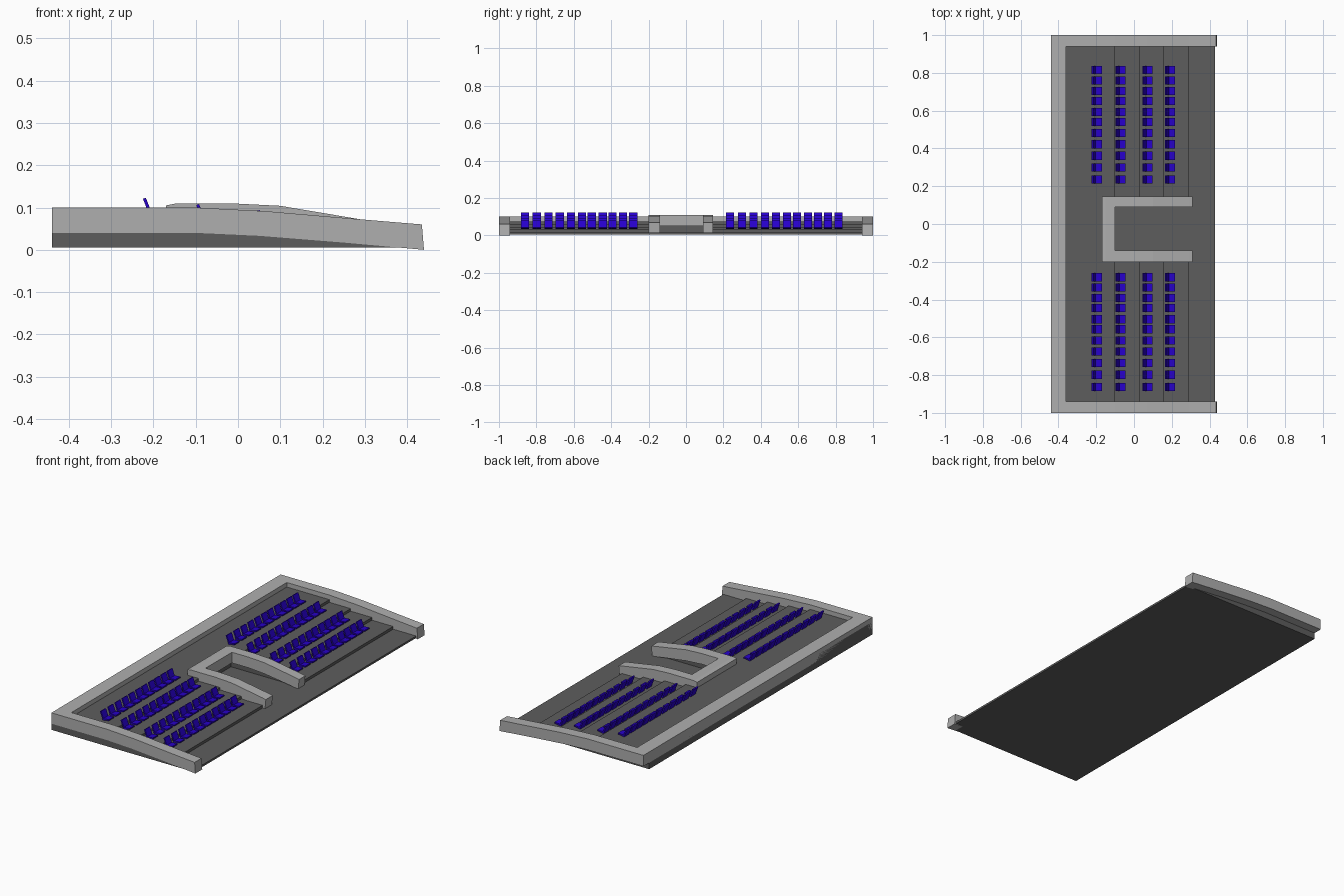
import bpy, bmesh

if "Cube" in bpy.data.objects:
    bpy.data.objects.remove(bpy.data.objects["Cube"])


def material(name, rgb):
    m = bpy.data.materials.new(name)
    m.diffuse_color = (*rgb, 1)
    m.use_nodes = True
    m.node_tree.nodes["Principled BSDF"].inputs["Base Color"].default_value = m.diffuse_color
    return m


DARK = material("dark_concrete", (0.11, 0.11, 0.11))
LIGHT = material("light_concrete", (0.43, 0.43, 0.43))
BLUE = material("blue_plastic", (0.02, 0.0, 0.6))


def add_prism(bm, profile, y0, y1):
    """Extrude an x-z outline from y0 to y1."""
    verts = [bm.verts.new((x, y0, z)) for x, z in profile]
    face = bm.faces.new(verts)
    new = bmesh.ops.extrude_face_region(bm, geom=[face])["geom"]
    bmesh.ops.translate(bm, vec=(0, y1 - y0, 0),
                        verts=[v for v in new if isinstance(v, bmesh.types.BMVert)])


def make(name, prisms, mat=None):
    bm = bmesh.new()
    for p in prisms:
        add_prism(bm, *p)
    bmesh.ops.recalc_face_normals(bm, faces=bm.faces)
    me = bpy.data.meshes.new(name)
    bm.to_mesh(me)
    bm.free()
    ob = bpy.data.objects.new(name, me)
    bpy.context.collection.objects.link(ob)
    if mat:
        me.materials.append(mat)
    return ob


def box(x0, x1, z0, z1):
    return [(x0, z0), (x1, z0), (x1, z1), (x0, z1)]


# Stepped base
edges = [-0.44, -0.10, 0.03, 0.16, 0.29, 0.43]
heights = [0.075, 0.060, 0.046, 0.031, 0.016]
outline = [(0.43, 0.005), (-0.44, 0.005)]
for i, z in enumerate(heights):
    outline += [(edges[i], z), (edges[i + 1], z)]
base = make("stepped_base", [(outline, -0.998, 0.95)], DARK)

# Entrance pit cut into the steps
cutter = make("pit_cutter", [(box(-0.12, 0.30, 0.016, 0.2), -0.16, 0.11)])
cutter.hide_render = True
cutter.hide_set(True)
cut = base.modifiers.new("pit", "BOOLEAN")
cut.operation = "DIFFERENCE"
cut.solver = "EXACT"
cut.object = cutter

# Outer walls
side = [(-0.44, 0.04), (-0.10, 0.04), (0.05, 0.033), (0.25, 0.017), (0.44, 0.0),
        (0.435, 0.06), (0.29, 0.072), (0.07, 0.091), (-0.10, 0.10), (-0.44, 0.10)]
make("side_wall_near", [(side, -1.0, -0.94)], LIGHT)
make("side_wall_far", [(side, 0.94, 1.0)], LIGHT)
make("back_wall", [(box(-0.44, -0.36, 0.04, 0.10), -0.94, 0.94)], LIGHT)

# Parapet around the entrance
arm = [(-0.17, 0.05), (0.0, 0.05), (0.10, 0.043), (0.305, 0.014), (0.31, 0.068),
       (0.29, 0.072), (0.10, 0.104), (0.0, 0.109), (-0.15, 0.109), (-0.17, 0.105)]
back = [(-0.17, 0.05), (-0.10, 0.05), (-0.10, 0.109), (-0.15, 0.109), (-0.17, 0.105)]
make("entrance_parapet", [(arm, -0.20, -0.14), (arm, 0.09, 0.145),
                          (back, -0.14, 0.09)], LIGHT)

# Seats: four rows in two blocks
seat = [(0.0, 0.121), (0.007, 0.123), (0.021, 0.087), (0.055, 0.090),
        (0.055, 0.083), (0.017, 0.077)]
rows = [(-0.225, 0.0), (-0.099, -0.015), (0.044, -0.029), (0.163, -0.044)]
spacing = [0, .064, .126, .187, .246, .305, .358, .417, .47, .525, .58]
for block, y0 in (("left", -0.862), ("right", 0.235)):
    for r, (dx, dz) in enumerate(rows):
        shape = [(x + dx, z + dz) for x, z in seat]
        make(f"seat_row_{block}_{r + 1}",
             [(shape, y0 + s - 0.0215, y0 + s + 0.0215) for s in spacing], BLUE)
